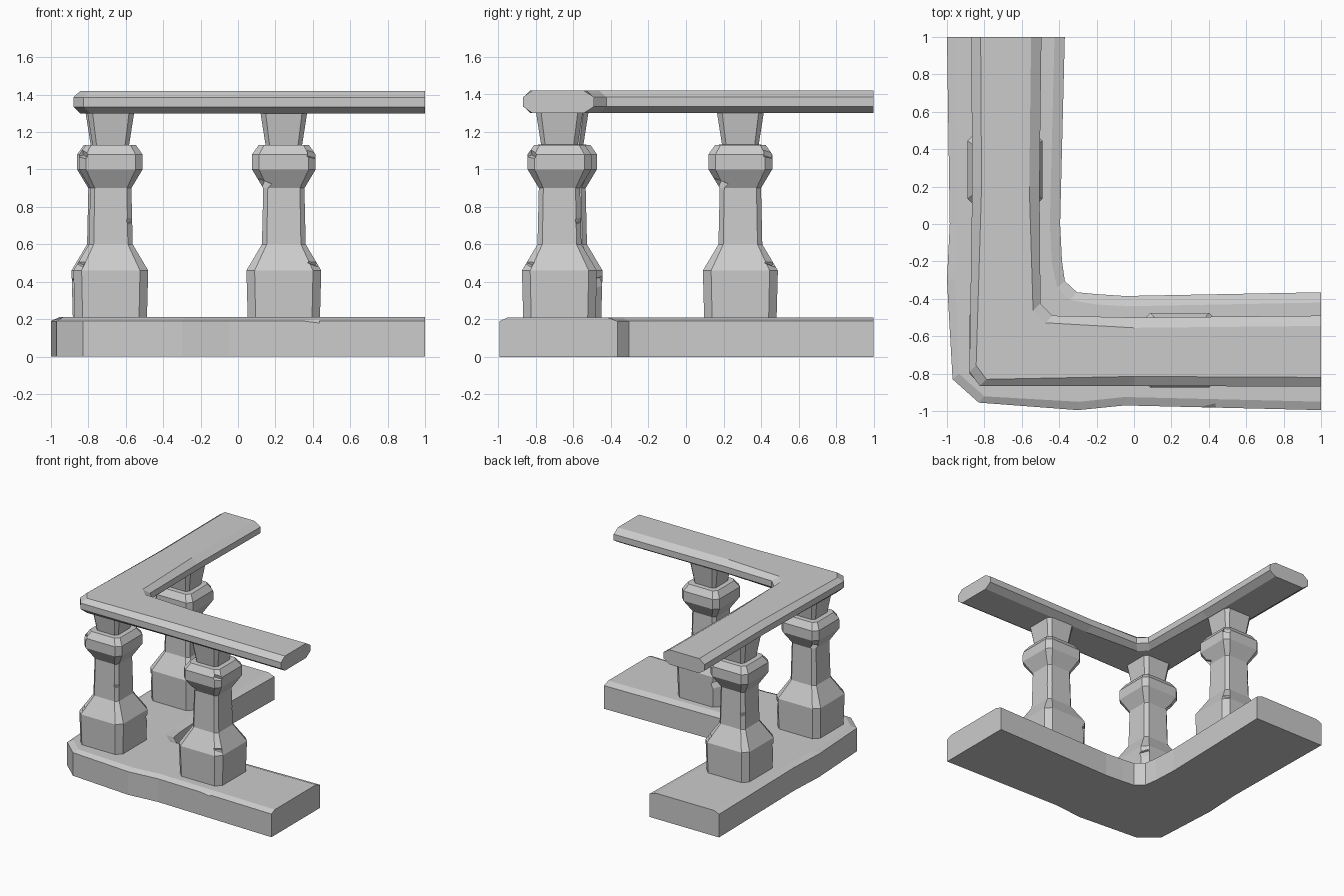
import bpy, bmesh, math
from mathutils import Vector

if "Cube" in bpy.data.objects:
    bpy.data.objects.remove(bpy.data.objects["Cube"])


def make_object(name, rings):
    """Skin a list of closed rings and cap both ends."""
    bm = bmesh.new()
    loops = [[bm.verts.new(p) for p in ring] for ring in rings]
    n = len(loops[0])
    for a, b in zip(loops, loops[1:]):
        for i in range(n):
            j = (i + 1) % n
            bm.faces.new((a[i], a[j], b[j], b[i]))
    bm.faces.new(loops[0])
    bm.faces.new(loops[-1])
    bmesh.ops.recalc_face_normals(bm, faces=bm.faces)
    me = bpy.data.meshes.new(name)
    bm.to_mesh(me)
    bm.free()
    ob = bpy.data.objects.new(name, me)
    bpy.context.collection.objects.link(ob)
    return ob


def corner_sweep(name, stations, section):
    """Section points are (edge, inset, z): edge 0 = outer, 1 = inner."""
    rings = []
    for outer, inner in stations:
        ends = (Vector(outer), Vector(inner))
        d = (ends[1] - ends[0]).normalized()
        ring = []
        for edge, inset, z in section:
            p = ends[edge] + d * (inset if edge == 0 else -inset)
            ring.append((p.x, p.y, z))
        rings.append(ring)
    return make_object(name, rings)


def chip(ob, loc, size, rot):
    """Knock a faceted piece out of a stone edge."""
    bpy.ops.mesh.primitive_cube_add(size=1, location=loc, rotation=rot)
    cutter = bpy.context.object
    cutter.scale = size
    mod = ob.modifiers.new("chip", 'BOOLEAN')
    mod.object = cutter
    mod.operation = 'DIFFERENCE'
    mod.solver = 'EXACT'
    bpy.context.view_layer.objects.active = ob
    bpy.ops.object.modifier_apply(modifier=mod.name)
    bpy.data.objects.remove(cutter)


# Base slab with worn, slightly wavy sides
base = corner_sweep("base_slab", [
    ((-1.0, 1.0), (-0.37, 1.0)),
    ((-0.985, 0.0), (-0.395, 0.0)),
    ((-1.0, -0.3), (-0.385, -0.2)),
    ((-0.97, -0.83), (-0.37, -0.305)),
    ((-0.83, -0.955), (-0.305, -0.365)),
    ((-0.3, -0.995), (-0.2, -0.375)),
    ((-0.05, -0.97), (-0.05, -0.385)),
    ((1.0, -0.995), (1.0, -0.365)),
], [(0, 0, 0), (0, 0, 0.19), (0, 0.045, 0.21),
    (1, 0.055, 0.21), (1, 0, 0.19), (1, 0, 0)])
chip(base, (0.3, -1.025, 0.235), (0.28, 0.12, 0.12), (0.75, 0.06, 0.05))

# Handrail with chamfered edges
rail = corner_sweep("handrail", [
    ((-0.87, 1.0), (-0.495, 1.0)),
    ((-0.865, 0.2), (-0.505, 0.2)),
    ((-0.88, -0.79), (-0.50, -0.425)),
    ((-0.825, -0.865), (-0.435, -0.49)),
    ((0.0, -0.865), (0.0, -0.5)),
    ((1.0, -0.87), (1.0, -0.49)),
], [(0, 0.05, 1.30), (0, 0, 1.335), (0, 0, 1.385), (0, 0.05, 1.42),
    (1, 0.055, 1.42), (1, 0, 1.385), (1, 0, 1.335), (1, 0.055, 1.30)])

# Baluster: square profile with chamfered corners, (half width, z)
PROFILE = [(0.193, 0.20), (0.2, 0.46), (0.117, 0.60), (0.11, 0.90),
           (0.17, 1.0), (0.17, 1.08), (0.135, 1.13), (0.098, 1.132),
           (0.126, 1.31)]


def octagon(h, z):
    c = h * 0.78
    return [(h, -c, z), (h, c, z), (c, h, z), (-c, h, z),
            (-h, c, z), (-h, -c, z), (-c, -h, z), (c, -h, z)]


baluster = make_object("baluster_front", [octagon(h, z) for h, z in PROFILE])
q = math.radians(45)
for loc, s, twist in [((0.185, -0.185, 0.53), 0.07, q),
                      ((-0.12, -0.12, 0.90), 0.06, q),
                      ((0.165, -0.165, 1.10), 0.06, 0.5),
                      ((0.125, 0.125, 0.75), 0.06, q),
                      ((-0.2, 0.2, 0.38), 0.07, q)]:
    chip(baluster, loc, (s, s, s * 1.4), (0.3, 0.25, twist))

# Place the three balusters, each turned to vary the wear
baluster.location = (0.245, -0.675, 0)
for name, x, y, turn in [("baluster_corner", -0.68, -0.645, -90),
                         ("baluster_side", -0.69, 0.29, 90)]:
    ob = bpy.data.objects.new(name, baluster.data.copy())
    ob.location = (x, y, 0)
    ob.rotation_euler.z = math.radians(turn)
    bpy.context.collection.objects.link(ob)
